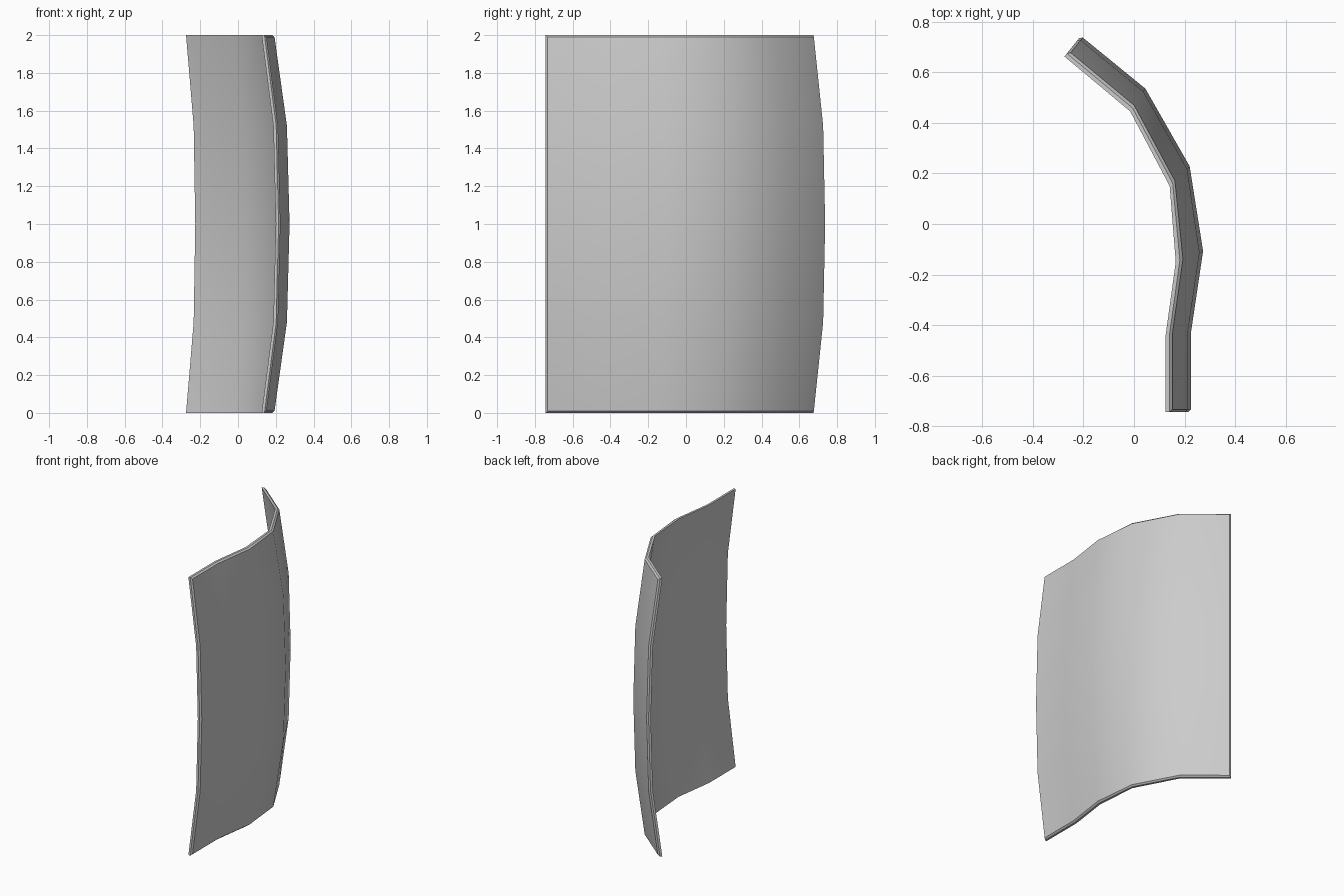
import bpy, bmesh
from mathutils import Vector

if "Cube" in bpy.data.objects:
    bpy.data.objects.remove(bpy.data.objects["Cube"])

# Plan profile of the inner face at top/bottom, with outward directions
PROFILE = [(-0.275, 0.662), (-0.015, 0.445), (0.141, 0.15),
           (0.165, -0.15), (0.125, -0.44), (0.125, -0.743)]
OUTER = [(-0.21, 0.743), (0.045, 0.535), (0.22, 0.228),
         (0.273, -0.107), (0.225, -0.43), (0.225, -0.743)]
# Height and outward bulge of each row
ROWS = [(0.0, 0.0), (0.48, 0.062), (1.0, 0.075), (1.52, 0.062), (2.0, 0.0)]
THICK, BEVEL = 0.025, 0.01
NC, NR = len(PROFILE), len(ROWS)

bm = bmesh.new()


def layer(depth, inset):
    """Grid of vertices pushed outward by depth, with its border pulled in."""
    pts = [[None] * NR for _ in range(NC)]
    for i in range(NC):
        p, o = Vector(PROFILE[i]), Vector(OUTER[i])
        for j, (z, bulge) in enumerate(ROWS):
            q = p + (o - p) * ((bulge + depth) / 0.1)
            pts[i][j] = Vector((q.x, q.y, z))
    for i, k in ((0, 1), (NC - 1, NC - 2)):
        for j in range(NR):
            pts[i][j] += (pts[k][j] - pts[i][j]).normalized() * inset
    for i in range(NC):
        for j, k in ((0, 1), (NR - 1, NR - 2)):
            pts[i][j] += (pts[i][k] - pts[i][j]).normalized() * inset
    return pts


def add_verts(pts):
    return [[bm.verts.new(v) for v in col] for col in pts]


def border(g):
    return ([g[i][0] for i in range(NC)] + [g[-1][j] for j in range(1, NR)] +
            [g[i][-1] for i in range(NC - 2, -1, -1)] +
            [g[0][j] for j in range(NR - 2, 0, -1)])


# Inner and outer curved faces
inner = add_verts(layer(0, 0))
outer = add_verts(layer(THICK, BEVEL))
for g in (inner, outer):
    for i in range(NC - 1):
        for j in range(NR - 1):
            bm.faces.new((g[i][j], g[i + 1][j], g[i + 1][j + 1], g[i][j + 1]))

# Flat rim, then chamfer up to the outer face
rim = [bm.verts.new(v) for v in border(layer(THICK - BEVEL, 0))]
loops = [border(inner), rim, border(outer)]
for a, b in zip(loops, loops[1:]):
    for k in range(len(a)):
        n = (k + 1) % len(a)
        bm.faces.new((a[k], a[n], b[n], b[k]))

bmesh.ops.recalc_face_normals(bm, faces=bm.faces)
mesh = bpy.data.meshes.new("curved_panel")
bm.to_mesh(mesh)
bm.free()
panel = bpy.data.objects.new("curved_panel", mesh)
bpy.context.collection.objects.link(panel)

# Smooth shading with crisp rim edges
bpy.context.view_layer.objects.active = panel
panel.select_set(True)
bpy.ops.object.shade_smooth_by_angle(angle=0.61)
